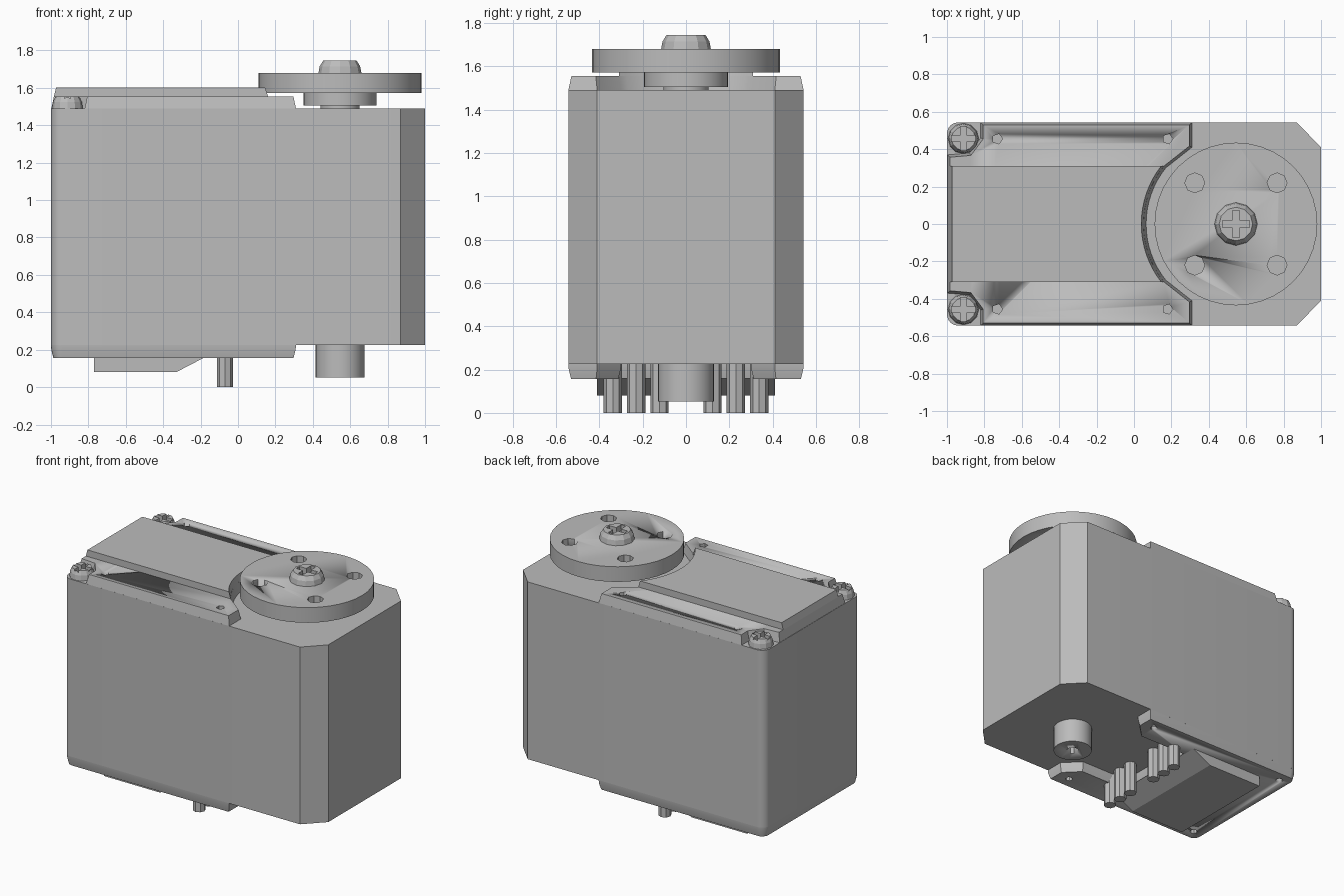
import bpy, bmesh, math
from mathutils import Vector

if "Cube" in bpy.data.objects:
    bpy.data.objects.remove(bpy.data.objects["Cube"])

grey = bpy.data.materials.new("mid grey")
grey.use_nodes = True
grey.diffuse_color = (0.5, 0.5, 0.5, 1)
grey.node_tree.nodes["Principled BSDF"].inputs["Base Color"].default_value = (0.5, 0.5, 0.5, 1)

HALF = 0.543          # half width of the case
AXIS = 0.545          # x of the output shaft


def inset(pts, d):
    """Move every edge of a counter-clockwise outline inwards by d."""
    out = []
    for i, p in enumerate(pts):
        p = Vector(p)
        a = (p - Vector(pts[i - 1])).normalized()
        b = (Vector(pts[(i + 1) % len(pts)]) - p).normalized()
        na, nb = Vector((-a.y, a.x)), Vector((-b.y, b.x))
        out.append(p + (na + nb) * d / (1 + na.dot(nb)))
    return out


def loft(name, layers, smooth=True):
    """Solid through a stack of (outline, z) layers, from low to high."""
    bm = bmesh.new()
    rings = [[bm.verts.new((p[0], p[1], z)) for p in pts] for pts, z in layers]
    n = len(rings[0])
    bm.faces.new(rings[0][::-1])
    bm.faces.new(rings[-1])
    for lo, hi in zip(rings, rings[1:]):
        for i in range(n):
            j = (i + 1) % n
            bm.faces.new((lo[i], lo[j], hi[j], hi[i]))
    bmesh.ops.recalc_face_normals(bm, faces=bm.faces)
    mesh = bpy.data.meshes.new(name)
    bm.to_mesh(mesh)
    bm.free()
    mesh.materials.append(grey)
    obj = bpy.data.objects.new(name, mesh)
    bpy.context.collection.objects.link(obj)
    if smooth:
        activate(obj)
        bpy.ops.object.shade_smooth_by_angle(angle=math.radians(30))
    return obj


def activate(obj):
    bpy.ops.object.select_all(action='DESELECT')
    obj.select_set(True)
    bpy.context.view_layer.objects.active = obj


def arc(cx, cy, r, start, end, n):
    return [(cx + r * math.cos(math.radians(start + (end - start) * i / n)),
             cy + r * math.sin(math.radians(start + (end - start) * i / n)))
            for i in range(n + 1)]


def circle(x, y, r, n):
    return arc(x, y, r, 0, 360, n)[:-1]


def rod(name, x, y, r, z0, z1, n=32):
    return loft(name, [(circle(x, y, r, n), z0), (circle(x, y, r, n), z1)])


def box_outline(x0, x1, y0, y1):
    return [(x0, y0), (x1, y0), (x1, y1), (x0, y1)]


def cut(obj, cutter):
    mod = obj.modifiers.new("cut", 'BOOLEAN')
    mod.operation, mod.solver, mod.object = 'DIFFERENCE', 'EXACT', cutter
    activate(obj)
    bpy.ops.object.modifier_apply(modifier=mod.name)
    bpy.data.objects.remove(cutter)


def drill(obj, x, y, r, z0, z1, n=8):
    cut(obj, rod("drill", x, y, r, z0, z1, n))


def mirrored(half):
    """Close an outline given for +y by its reflection in -y."""
    return half + [(x, -y) for x, y in reversed(half)]


# Case with two chamfered and two rounded upright edges
corner = arc(-0.94, HALF - 0.06, 0.06, 90, 180, 6)
outline = mirrored([(1, 0.41), (0.87, HALF)] + corner)
loft("case", [(outline, 0.225), (outline, 1.49)])

# Lower cover: two tabs around an open connector bay
lower = mirrored([(-0.18, 0.3), (0.2, 0.3), (0.31, 0.41), (0.31, HALF)][::1] + corner)
cover = loft("lower_cover", [(inset(lower, 0.013), 0.156), (inset(lower, 0.002), 0.2), (lower, 0.226)])
for side in (-1, 1):
    drill(cover, 0.2, side * 0.45, 0.025, 0.1, 0.21)
    drill(cover, -0.91, side * 0.455, 0.025, 0.1, 0.21)

# Upper cover with a curved bay for the disc and notched corners for screws
bay = arc(AXIS, 0, 0.48, 218.7, 141.3, 16)
notched = [(0.31, 0.41), (0.31, HALF), (-0.82, HALF), (-0.82, 0.46),
           (-0.88, 0.38), (-0.998, 0.37)]
upper = mirrored(notched) + bay
cover = loft("upper_cover", [(upper, 1.489), (inset(upper, 0.014), 1.555)])
for side in (-1, 1):
    for x in (-0.73, 0.18):
        drill(cover, x, side * 0.455, 0.028, 1.515, 1.6, 5)

# Raised middle panel
panel = [(-0.985, 0.31), (-0.985, -0.31)] + arc(AXIS, 0, 0.494, 218.9, 141.1, 16)
top = [(x + (0.012 if x < -0.9 else 0), y) for x, y in panel]
top = top[:2] + arc(AXIS, 0, 0.506, 217.8, 142.2, 16)
top[0], top[1] = (-0.972, 0.31), (-0.972, -0.31)
loft("middle_panel", [(panel, 1.553), (top, 1.602)])


def cross_screw(name, x, y, r, z0, z1, arm):
    """Domed screw head with a cross slot."""
    h = z1 - z0
    head = loft(name, [(circle(x, y, r, 12), z0), (circle(x, y, r * 0.94, 12), z0 + h * 0.55),
                       (circle(x, y, r * 0.78, 12), z1)], smooth=False)
    w = arm * 0.25
    for dx, dy in ((arm, w), (w, arm)):
        slot = box_outline(x - dx, x + dx, y - dy, y + dy)
        cut(head, loft("slot", [(slot, z0 + h * 0.35), (slot, z1 + 0.1)], smooth=False))


for side, label in ((-1, "front"), (1, "back")):
    cross_screw(label + "_case_screw", -0.912, side * 0.457, 0.082, 1.489, 1.555, 0.065)

# Output shaft, hub and drilled disc
rod("output_shaft", AXIS, 0, 0.105, 1.48, 1.52, 20)
rod("disc_hub", AXIS, 0, 0.195, 1.505, 1.575)
disc = rod("output_disc", AXIS, 0, 0.435, 1.572, 1.68, 40)
for dx in (-0.22, 0.22):
    for dy in (-0.22, 0.22):
        drill(disc, AXIS + dx, dy, 0.053, 1.5, 1.75)
cross_screw("disc_screw", AXIS, 0, 0.115, 1.679, 1.745, 0.073)

# Lower pivot boss with a blind hole
boss = rod("pivot_boss", AXIS, 0, 0.13, 0.052, 0.23, 28)
drill(boss, AXIS, 0, 0.042, 0, 0.18, 10)

# Connector block with a sloped front, underneath the lower cover
loft("connector_block", [(box_outline(-0.77, -0.33, -0.41, 0.41), 0.08),
                         (box_outline(-0.77, -0.18, -0.41, 0.41), 0.158)], smooth=False)

# Two rows of three terminal pins
for side, label in ((-1, "front"), (1, "back")):
    for i in range(3):
        rod(f"{label}_pin_{i + 1}", -0.07, side * (0.122 + 0.108 * i), 0.042, 0, 0.23, 8)
